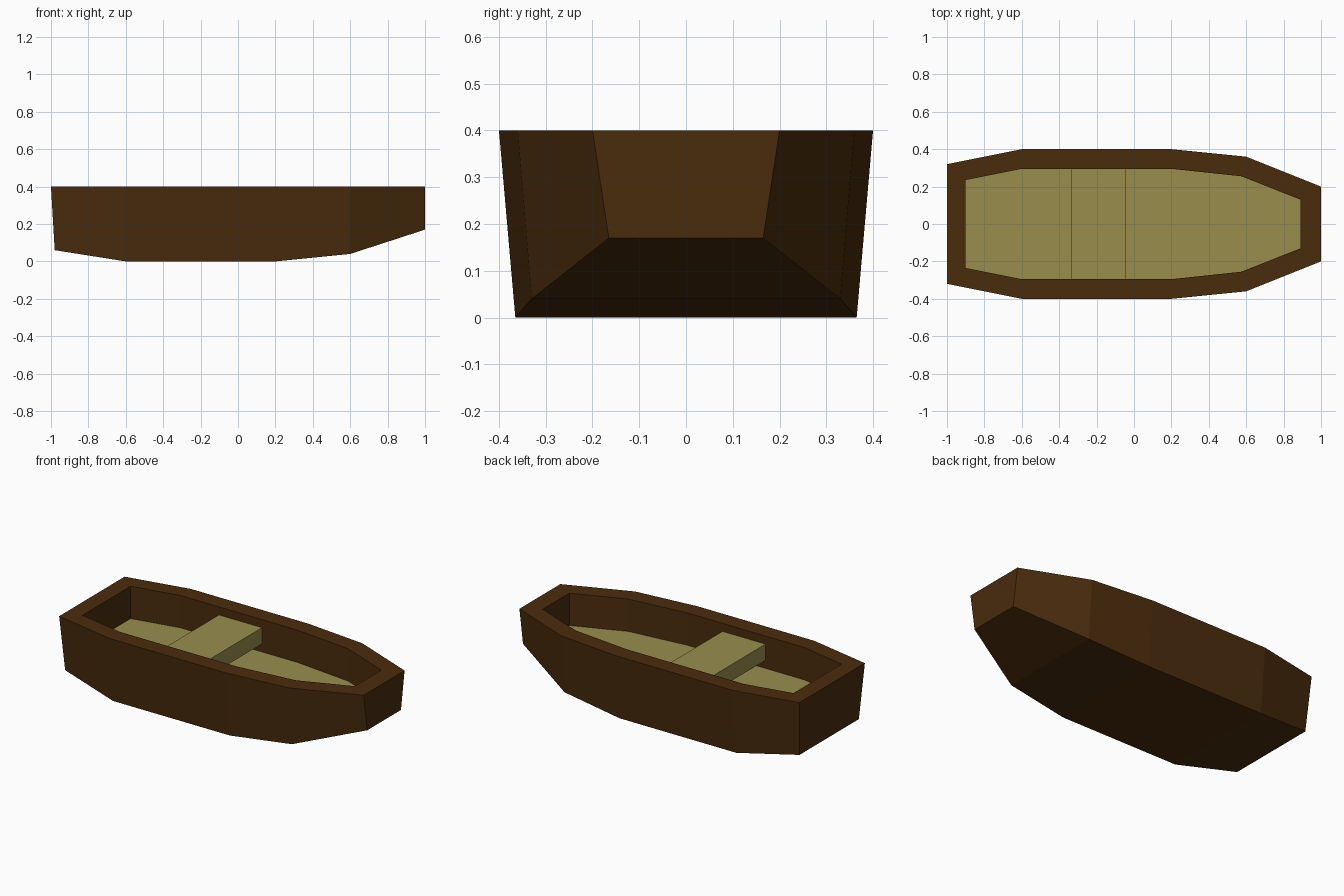
import bpy, bmesh

if "Cube" in bpy.data.objects:
    bpy.data.objects.remove(bpy.data.objects["Cube"])


def material(name, rgb):
    m = bpy.data.materials.new(name)
    m.diffuse_color = (*rgb, 1)
    m.use_nodes = True
    m.node_tree.nodes["Principled BSDF"].inputs["Base Color"].default_value = m.diffuse_color
    return m


brown = material("dark brown wood", (0.068, 0.025, 0.004))
olive = material("pale olive wood", (0.314, 0.270, 0.076))


def add_object(name, bm, mats):
    bmesh.ops.recalc_face_normals(bm, faces=bm.faces[:])
    mesh = bpy.data.meshes.new(name)
    bm.to_mesh(mesh)
    bm.free()
    for m in mats:
        mesh.materials.append(m)
    ob = bpy.data.objects.new(name, mesh)
    bpy.context.collection.objects.link(ob)
    return ob


# Half outlines from stern to bow: (x, half width, z)
RIM = [(-1, .32, .4), (-.6, .4, .4), (.2, .4, .4), (.6, .36, .4), (1, .2, .4)]
KEEL = [(-.98, .29, .06), (-.6, .365, 0), (.2, .365, 0), (.6, .33, .04), (1, .165, .17)]
INNER = [(-.9, .235, .4), (-.6, .295, .4), (.2, .295, .4), (.575, .255, .4), (.89, .13, .4)]
FLOOR_Z = 0.2
FLOOR = [(x, y, FLOOR_Z) for x, y, z in INNER]

# Hull: four mirrored loops joined by walls, with the floor as a coloured face
bm = bmesh.new()


def ring(half):
    full = [(x, -y, z) for x, y, z in half] + half[::-1]
    return [bm.verts.new(p) for p in full]


rings = [ring(h) for h in (KEEL, RIM, INNER, FLOOR)]
n = len(rings[0])
for a, b in zip(rings, rings[1:]):
    for i in range(n):
        j = (i + 1) % n
        bm.faces.new((a[i], a[j], b[j], b[i]))
# Underside and floor strips, one per station
for loop, index in ((rings[0], 0), (rings[3], 1)):
    for i in range(n // 2 - 1):
        f = bm.faces.new((loop[i], loop[i + 1], loop[n - 2 - i], loop[n - 1 - i]))
        f.material_index = index
add_object("hull", bm, [brown, olive])

# Seat plank across the inside
bm = bmesh.new()
bmesh.ops.create_cube(bm, size=1)
for v in bm.verts:
    v.co.x = v.co.x * 0.295 - 0.19
    v.co.y *= 0.59
    v.co.z = v.co.z * 0.10 + 0.30
add_object("seat", bm, [olive])
